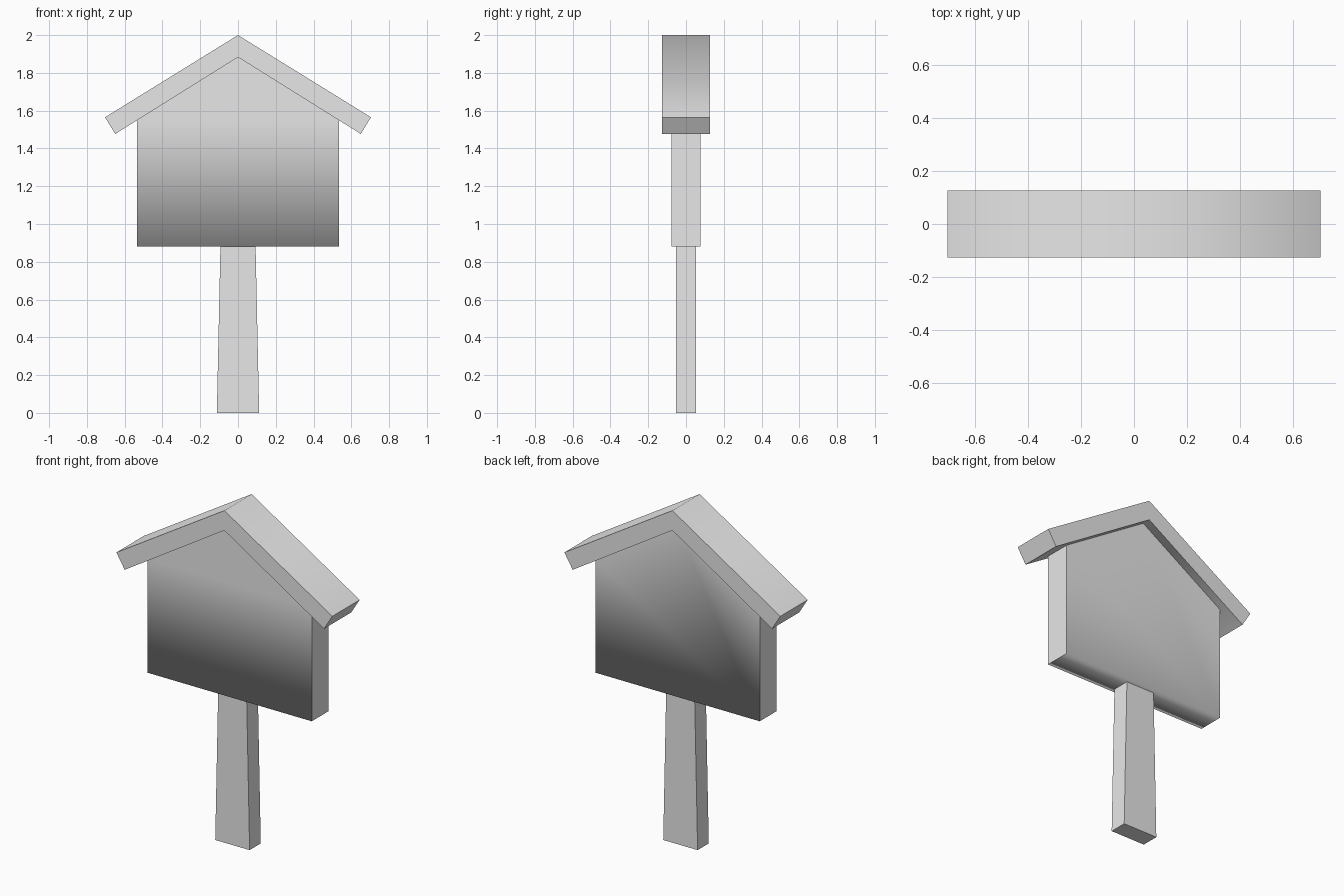
import bpy
import bmesh

cube = bpy.data.objects.get("Cube")
if cube:
    bpy.data.objects.remove(cube, do_unlink=True)

grey = bpy.data.materials.new("plain_grey")
grey.use_nodes = True
colour = (0.8, 0.8, 0.8, 1)
grey.diffuse_color = colour
grey.node_tree.nodes["Principled BSDF"].inputs["Base Color"].default_value = colour


def mirrored_prism(name, half_profile, half_depth, is_soft):
    """Mirror an (x, z) half outline about x = 0 and extrude it along y.
    Edges chosen by is_soft(v1, v2) stay smooth; all others are sharp."""
    outline = half_profile + [(-x, z) for x, z in reversed(half_profile) if x > 0]
    bm = bmesh.new()
    front = bm.faces.new([bm.verts.new((x, -half_depth, z)) for x, z in outline])
    made = bmesh.ops.extrude_face_region(bm, geom=[front], use_keep_orig=True)
    back = [g for g in made["geom"] if isinstance(g, bmesh.types.BMVert)]
    bmesh.ops.translate(bm, verts=back, vec=(0, 2 * half_depth, 0))
    bmesh.ops.recalc_face_normals(bm, faces=bm.faces)
    for face in bm.faces:
        face.smooth = True
    for edge in bm.edges:
        edge.smooth = is_soft(*(v.co for v in edge.verts))
    mesh = bpy.data.meshes.new(name)
    bm.to_mesh(mesh)
    bm.free()
    mesh.materials.append(grey)
    obj = bpy.data.objects.new(name, mesh)
    bpy.context.collection.objects.link(obj)
    return obj


BASE_Z = 0.882
INNER_PEAK = (0, 1.883)

# Tapered post
mirrored_prism("post", [(0.112, 0), (0.093, BASE_Z)], 0.052,
               lambda a, b: False)

# House-shaped board, rounded in shading along its lower front and back edges
mirrored_prism("sign_board", [(0.535, BASE_Z), (0.535, 1.549), INNER_PEAK], 0.077,
               lambda a, b: a.z < 1 and b.z < 1 and abs(a.y - b.y) < 0.01)


# Roof: one bent slab with a soft ridge
def roof_outline():
    outer = [(0.704, 1.565), (0, 2)]
    lower = (0.65, 1.477)
    right = [INNER_PEAK, lower] + outer
    return right


def roof(name):
    right = roof_outline()
    left = [(-x, z) for x, z in reversed(right) if x > 0]
    bm = bmesh.new()
    depth = 0.127
    rings = [[bm.verts.new((x, y, z)) for x, z in right + left] for y in (-depth, depth)]
    count = len(rings[0])
    for i in range(count):
        j = (i + 1) % count
        bm.faces.new((rings[0][i], rings[0][j], rings[1][j], rings[1][i]))
    # End faces split at the ridge so the bent outline stays clean
    for ring in rings:
        bm.faces.new(ring[:4])
        bm.faces.new(ring[3:] + ring[:1])
    bmesh.ops.recalc_face_normals(bm, faces=bm.faces)
    for face in bm.faces:
        face.smooth = True
    for edge in bm.edges:
        edge.smooth = all(abs(v.co.x) < 0.001 for v in edge.verts)
    mesh = bpy.data.meshes.new(name)
    bm.to_mesh(mesh)
    bm.free()
    mesh.materials.append(grey)
    bpy.context.collection.objects.link(bpy.data.objects.new(name, mesh))


roof("roof")
